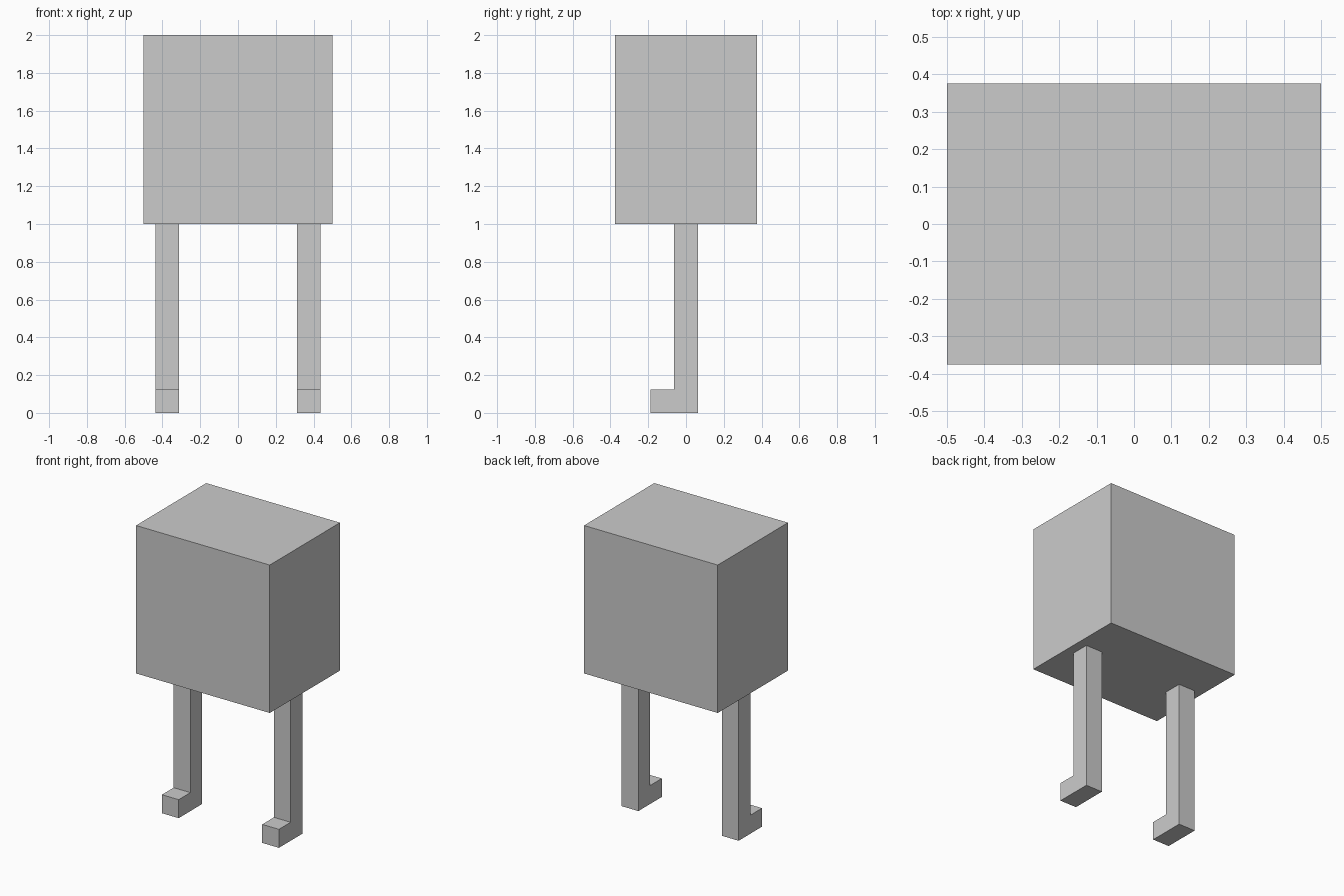
import bpy
import bmesh

if "Cube" in bpy.data.objects:
    bpy.data.objects.remove(bpy.data.objects["Cube"])


def finish(name, bm):
    bmesh.ops.recalc_face_normals(bm, faces=bm.faces)
    mesh = bpy.data.meshes.new(name)
    bm.to_mesh(mesh)
    bm.free()
    obj = bpy.data.objects.new(name, mesh)
    bpy.context.collection.objects.link(obj)
    return obj


def extrude_profile(name, profile, x0, x1):
    """Extrude a (y, z) side profile from x0 to x1."""
    bm = bmesh.new()
    face = bm.faces.new([bm.verts.new((x0, y, z)) for y, z in profile])
    result = bmesh.ops.extrude_face_region(bm, geom=[face], use_keep_orig=True)
    verts = [v for v in result["geom"] if isinstance(v, bmesh.types.BMVert)]
    bmesh.ops.translate(bm, verts=verts, vec=(x1 - x0, 0, 0))
    return finish(name, bm)


# Body block
extrude_profile("body", [(-0.375, 1), (0.375, 1), (0.375, 2), (-0.375, 2)], -0.5, 0.5)

# Legs: L-shaped side profile with the foot pointing forward
T = 0.0625
leg_profile = [(-3 * T, 0), (T, 0), (T, 1), (-T, 1), (-T, 2 * T), (-3 * T, 2 * T)]
for side, x in (("left", -0.375), ("right", 0.375)):
    extrude_profile(side + "_leg", leg_profile, x - T, x + T)
